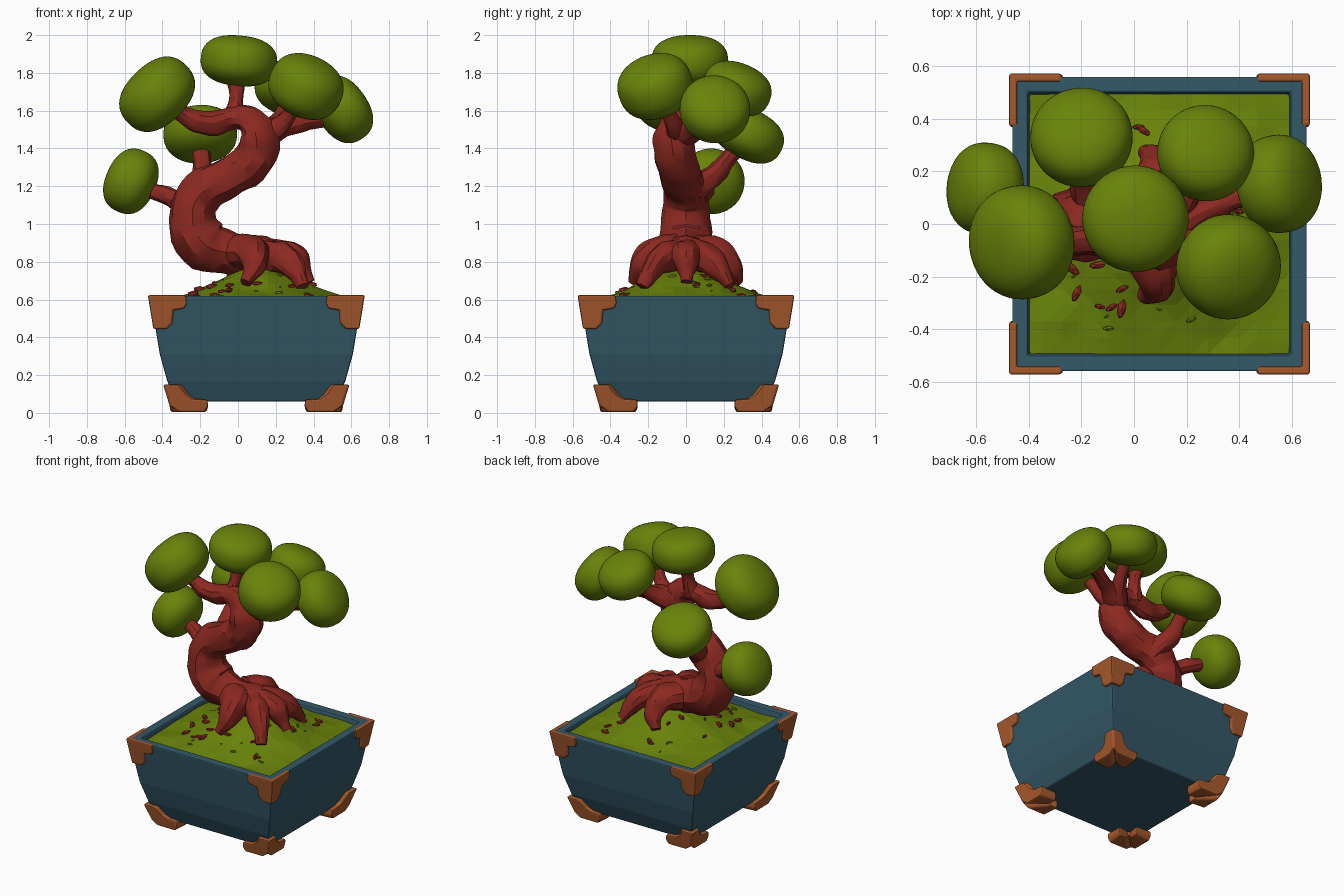
import bpy, bmesh, random
from math import exp, pi
from mathutils import Vector, Matrix, noise

random.seed(4)
if "Cube" in bpy.data.objects:
    bpy.data.objects.remove(bpy.data.objects["Cube"])

POT_X = 0.097


def material(name, rgb):
    m = bpy.data.materials.new(name)
    m.use_nodes = True
    m.diffuse_color = (*rgb, 1)
    m.node_tree.nodes["Principled BSDF"].inputs["Base Color"].default_value = (*rgb, 1)
    return m


GREEN = material("leaf green", (0.142, 0.227, 0.003))
RED = material("red bark", (0.262, 0.022, 0.015))
BLUE = material("slate blue", (0.034, 0.1, 0.14))
COPPER = material("copper", (0.39, 0.1, 0.026))


def add(name, mesh, mat, loc=(0, 0, 0), angle=None, bevel=0):
    ob = bpy.data.objects.new(name, mesh)
    bpy.context.collection.objects.link(ob)
    ob.location = loc
    mesh.materials.clear()
    mesh.materials.append(mat)
    if bevel:
        mod = ob.modifiers.new("soft edges", 'BEVEL')
        mod.width, mod.segments, mod.limit_method = bevel, 2, 'ANGLE'
    if angle:
        for o in bpy.context.view_layer.objects:
            o.select_set(o == ob)
        bpy.context.view_layer.objects.active = ob
        bpy.ops.object.shade_smooth_by_angle(angle=angle)


def to_mesh(name, bm):
    bmesh.ops.recalc_face_normals(bm, faces=bm.faces)
    me = bpy.data.meshes.new(name)
    bm.to_mesh(me)
    bm.free()
    return me


# Pot: square rings lofted along a profile of half width and height
bm = bmesh.new()
profile = [(0.425, 0.06), (0.472, 0.17), (0.511, 0.31), (0.562, 0.62), (0.5, 0.62), (0.49, 0.56)]
rings = [[bm.verts.new((sx * h, sy * h, z)) for sx, sy in ((-1, -1), (1, -1), (1, 1), (-1, 1))]
         for h, z in profile]
for lo, hi in zip(rings, rings[1:]):
    for i in range(4):
        j = (i + 1) % 4
        bm.faces.new((lo[i], lo[j], hi[j], hi[i]))
bm.faces.new(rings[0])
bm.faces.new(rings[-1])
add("pot", to_mesh("pot", bm), BLUE, (POT_X, 0, 0), bevel=0.008)


def half_width(z):
    """Half width of the pot wall at a height."""
    for (h0, z0), (h1, z1) in zip(profile[:3], profile[1:4]):
        if z <= z1:
            return h0 + (h1 - h0) * max(z - z0, 0) / (z1 - z0)
    return profile[3][0]


# Copper corner guards and feet: mitred pairs of plates at the four corners
def corner_set(name, outline, inset, out, bevel):
    length = max(u for u, z in outline)
    shrink = (length - inset - out) / length
    bm = bmesh.new()
    for k in range(4):
        turn = Matrix.Rotation(k * pi / 2, 3, 'Z')
        for swap in (False, True):
            loops = []
            for offset, scale in ((-inset, shrink), (out, 1)):
                loop = []
                for u, z in outline:
                    h = half_width(z) + offset
                    x, y = h - u * scale, -h
                    loop.append(bm.verts.new(turn @ Vector((-y, -x, z) if swap else (x, y, z))))
                loops.append(loop)
                bm.faces.new(loop)
            for i in range(len(outline)):
                j = (i + 1) % len(outline)
                bm.faces.new((loops[0][i], loops[0][j], loops[1][j], loops[1][i]))
    # join the two plates along their mitre
    bmesh.ops.remove_doubles(bm, verts=bm.verts, dist=0.0005)
    inner = [f for f in bm.faces if all(len(e.link_faces) > 2 for e in f.edges)]
    bmesh.ops.delete(bm, geom=inner, context='FACES_ONLY')
    add(name, to_mesh(name, bm), COPPER, (POT_X, 0, 0), bevel=bevel)


corner_set("rim_corner_guards",
           [(0, 0.623), (0.2, 0.623), (0.2, 0.58), (0.18, 0.553), (0.118, 0.543),
            (0.1, 0.475), (0.065, 0.445), (0, 0.445)], 0.02, 0.012, 0.008)
corner_set("corner_feet",
           [(0, 0.15), (0.08, 0.15), (0.1, 0.095), (0.125, 0.075), (0.2, 0.07), (0.2, 0.035),
            (0.18, 0.005), (0.04, 0.005), (0, 0.035)], 0.09, 0.03, 0.01)


# Mossy mound inside the pot
def ground(x, y):
    bump = noise.noise(Vector((x * 7, y * 7, 0))) * 0.016
    return 0.586 + 0.2 * exp(-((x - POT_X - 0.02) ** 2 + y * y) / 0.095) + bump


bm = bmesh.new()
bmesh.ops.create_grid(bm, x_segments=16, y_segments=16, size=0.495)
for v in bm.verts:
    v.co.z = ground(v.co.x + POT_X, v.co.y)
bmesh.ops.triangulate(bm, faces=bm.faces)
add("moss", to_mesh("moss", bm), GREEN, (POT_X, 0, 0), angle=0.35)


# Small bark chips and moss tufts scattered on the mound
def scatter(name, count, mat, size):
    bm = bmesh.new()
    for _ in range(count):
        x, y = random.uniform(-0.25, 0.45), random.uniform(-0.4, 0.4)
        s = size * random.uniform(0.6, 1.3)
        place = (Matrix.Translation((x, y, ground(x, y) + s * 0.2))
                 @ Matrix.Rotation(random.uniform(0, pi), 4, 'Z')
                 @ Matrix.Diagonal((s * 1.7, s * 0.7, s * 0.7, 1)))
        bmesh.ops.create_icosphere(bm, subdivisions=1, radius=1, matrix=place)
    add(name, to_mesh(name, bm), mat)


scatter("bark_chips", 26, RED, 0.019)
scatter("moss_tufts", 24, GREEN, 0.011)


# Trunk, roots and branches: tapered tubes with slightly gnarled bark
def tubes(name, paths):
    cu = bpy.data.curves.new(name, 'CURVE')
    cu.dimensions = '3D'
    cu.bevel_depth, cu.bevel_resolution, cu.use_fill_caps = 1, 4, True
    cu.resolution_u = 5
    for path in paths:
        sp = cu.splines.new('BEZIER')
        sp.bezier_points.add(len(path) - 1)
        sp.radius_interpolation = 'CARDINAL'
        for bp, (x, y, z, r) in zip(sp.bezier_points, path):
            bp.co, bp.radius = (x, y, z), r
            bp.handle_left_type = bp.handle_right_type = 'AUTO'
    tmp = bpy.data.objects.new(name + "_guide", cu)
    bpy.context.collection.objects.link(tmp)
    dg = bpy.context.evaluated_depsgraph_get()
    me = bpy.data.meshes.new_from_object(tmp.evaluated_get(dg))
    bpy.data.objects.remove(tmp)
    bm = bmesh.new()
    bm.from_mesh(me)
    bmesh.ops.remove_doubles(bm, verts=bm.verts, dist=0.0005)
    bm.normal_update()
    for v in bm.verts:
        v.co += v.normal * noise.noise(v.co * 10) * 0.016
    add(name, to_mesh(name, bm), RED, angle=0.5)


tubes("trunk", [[
    (0.21, 0, 0.79, 0.1), (0.1, 0, 0.82, 0.12), (-0.05, 0, 0.845, 0.11), (-0.185, 0, 0.9, 0.14),
    (-0.24, 0, 1.07, 0.12), (-0.185, 0, 1.17, 0.117), (-0.06, -0.025, 1.24, 0.11),
    (0.08, -0.05, 1.34, 0.11), (0.11, -0.065, 1.46, 0.103), (0.05, -0.06, 1.55, 0.075),
    (-0.03, -0.05, 1.56, 0.065), (-0.15, -0.05, 1.535, 0.06), (-0.26, -0.06, 1.565, 0.05),
    (-0.37, -0.07, 1.64, 0.045)]])

roots = [[(0.18, 0, 0.83, 0.09), (0.27, 0, 0.83, 0.08), (0.34, 0, 0.76, 0.055),
          (0.38, 0, 0.69, 0.03)]]
for s in (1, -1):
    roots.append([(0.02, 0.05 * s, 0.85, 0.1), (0.08, 0.16 * s, 0.84, 0.09),
                  (0.08, 0.24 * s, 0.77, 0.065), (0.04, 0.28 * s, 0.69, 0.03)])
    roots.append([(0.16, 0.04 * s, 0.83, 0.09), (0.24, 0.12 * s, 0.82, 0.075),
                  (0.31, 0.19 * s, 0.74, 0.055), (0.34, 0.23 * s, 0.67, 0.03)])
tubes("roots", roots)

tubes("branches", [
    [(-0.02, -0.04, 1.55, 0.06), (-0.015, -0.01, 1.66, 0.04), (-0.01, 0.02, 1.78, 0.048)],
    [(-0.27, 0.02, 1.1, 0.07), (-0.38, 0.08, 1.15, 0.045), (-0.52, 0.13, 1.21, 0.04)],
    [(-0.13, 0.03, 1.18, 0.075), (-0.18, 0.15, 1.26, 0.055), (-0.2, 0.29, 1.42, 0.045)],
    [(0.12, -0.03, 1.47, 0.08), (0.29, 0.06, 1.52, 0.048), (0.5, 0.14, 1.57, 0.04)],
    [(0.12, -0.04, 1.46, 0.07), (0.25, -0.07, 1.54, 0.042), (0.33, -0.14, 1.68, 0.04)],
    [(0.12, -0.02, 1.46, 0.07), (0.21, 0.1, 1.54, 0.045), (0.26, 0.25, 1.68, 0.04)]])


# Leaf pads: flattened cushions tilted outwards
def leaf_pad(name, loc, axis, radius, thick):
    bm = bmesh.new()
    bmesh.ops.create_icosphere(bm, subdivisions=4, radius=1)
    turn = Vector((0, 0, 1)).rotation_difference(Vector(axis))
    for v in bm.verts:
        d = v.co
        flat = (d.x ** 2 + d.y ** 2) ** 0.5
        d /= (flat ** 2.4 + abs(d.z) ** 2.4) ** (1 / 2.4)
        v.co = turn @ Vector((d.x * radius, d.y * radius, d.z * thick))
    add(name, to_mesh(name, bm), GREEN, loc, angle=0.6)


leaf_pad("leaf_pad_top", (0.005, 0.02, 1.864), (0.1, 0, 1), 0.203, 0.134)
leaf_pad("leaf_pad_low_right", (-0.567, 0.135, 1.226), (-0.9, 0.1, 0.4), 0.175, 0.132)
leaf_pad("leaf_pad_high_right", (-0.428, -0.07, 1.687), (-0.7, -0.1, 0.72), 0.217, 0.158)
leaf_pad("leaf_pad_front_left", (0.36, -0.163, 1.728), (0.4, -0.3, 0.87), 0.2, 0.156)
leaf_pad("leaf_pad_back_left", (0.273, 0.27, 1.717), (0.2, 0.35, 0.9), 0.185, 0.13)
leaf_pad("leaf_pad_far_left", (0.553, 0.153, 1.607), (0.8, 0.1, 0.55), 0.187, 0.135)
leaf_pad("leaf_pad_back", (-0.2, 0.33, 1.475), (-0.05, 0.45, 0.88), 0.195, 0.132)
